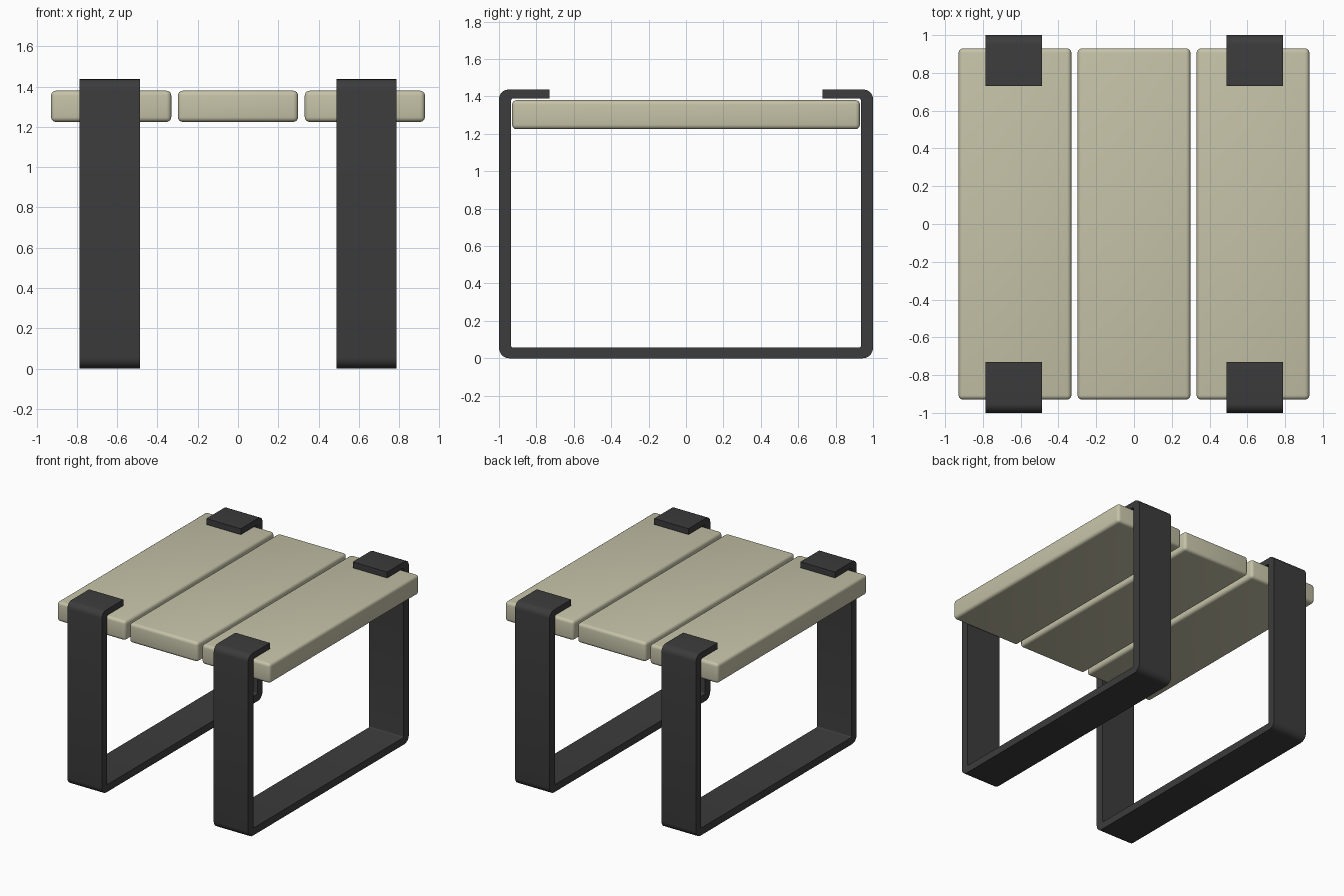
import bpy, bmesh, math
from mathutils import Vector

if "Cube" in bpy.data.objects:
    bpy.data.objects.remove(bpy.data.objects["Cube"])

def material(name, color):
    m = bpy.data.materials.new(name)
    m.diffuse_color = color
    m.use_nodes = True
    m.node_tree.nodes["Principled BSDF"].inputs["Base Color"].default_value = m.diffuse_color
    return m

WOOD = material("pale_wood", (0.56, 0.54, 0.39, 1))
METAL = material("dark_metal", (0.045, 0.045, 0.045, 1))

def finish(name, bm, mat):
    bmesh.ops.recalc_face_normals(bm, faces=bm.faces)
    me = bpy.data.meshes.new(name)
    bm.to_mesh(me)
    bm.free()
    ob = bpy.data.objects.new(name, me)
    bpy.context.collection.objects.link(ob)
    me.materials.append(mat)
    bpy.ops.object.select_all(action='DESELECT')
    ob.select_set(True)
    bpy.context.view_layer.objects.active = ob
    bpy.ops.object.shade_smooth_by_angle(angle=math.radians(35))
    return ob

def plank(name, x):
    bm = bmesh.new()
    bmesh.ops.create_cube(bm, size=1)
    bmesh.ops.scale(bm, vec=(0.597, 1.86, 0.155), verts=bm.verts)
    bmesh.ops.translate(bm, vec=(x, 0, 1.3025), verts=bm.verts)
    bmesh.ops.bevel(bm, geom=bm.edges[:], offset=0.024, segments=4,
                    profile=0.5, affect='EDGES')
    finish(name, bm, WOOD)

def rounded(points, steps=5):
    """Expand (y, z, radius) corners into arcs (all right angles)."""
    out = []
    for i, (y, z, r) in enumerate(points):
        p = Vector((y, z))
        if r == 0:
            out.append(p)
            continue
        a = (Vector(points[i - 1][:2]) - p).normalized() * r
        b = (Vector(points[(i + 1) % len(points)][:2]) - p).normalized() * r
        for k in range(steps + 1):
            t = k / steps * math.pi / 2
            out.append(p + a * (1 - math.sin(t)) + b * (1 - math.cos(t)))
    return out

def strap(name, x, width=0.3):
    # right half of the bent flat bar, then mirrored for the other half
    half = [(0.73, 1.39, 0), (0.73, 1.437, 0), (1.0, 1.437, 0.05), (1.0, 0, 0.055)]
    inner = [(0.935, 0.057, 0.01), (0.935, 1.39, 0.012)]
    profile = ([(-y, z, r) for y, z, r in reversed(half)]
               + [(-y, z, r) for y, z, r in reversed(inner)] + inner + half)
    bm = bmesh.new()
    vs = [bm.verts.new((x - width / 2, p.x, p.y)) for p in rounded(profile)]
    face = bm.faces.new(vs)
    ext = bmesh.ops.extrude_face_region(bm, geom=[face])
    moved = [v for v in ext["geom"] if isinstance(v, bmesh.types.BMVert)]
    bmesh.ops.translate(bm, vec=(width, 0, 0), verts=moved)
    finish(name, bm, METAL)

# seat boards
for name, x in (("left_plank", -0.63), ("middle_plank", 0), ("right_plank", 0.63)):
    plank(name, x)

# bent metal legs that hook over the boards
for name, x in (("left_leg_frame", -0.6365), ("right_leg_frame", 0.6385)):
    strap(name, x)
